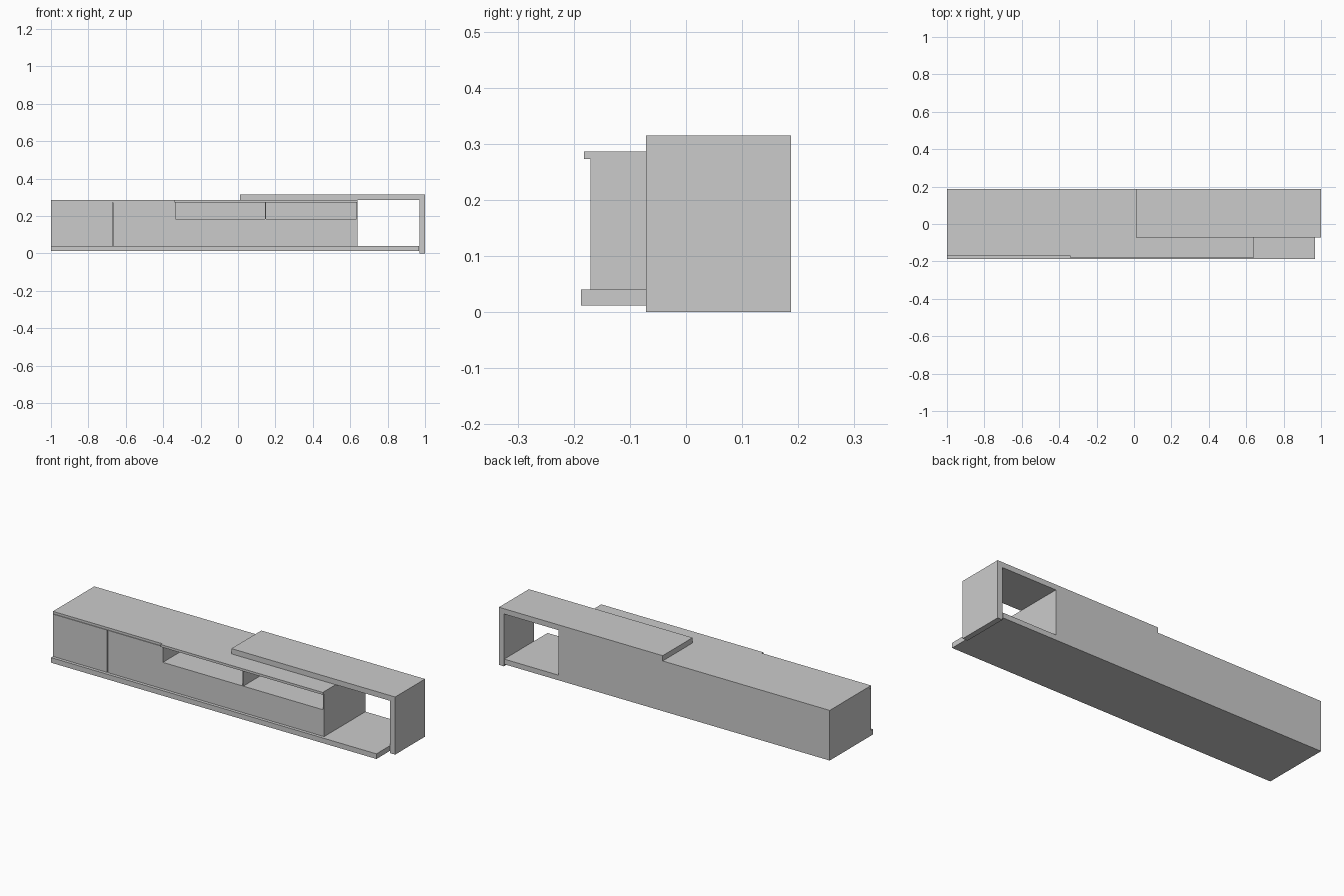
import bpy, bmesh

if "Cube" in bpy.data.objects:
    bpy.data.objects.remove(bpy.data.objects["Cube"])

BACK = 0.187


def prism(name, profile, y0, y1):
    """Extrude an x-z outline from y0 to y1."""
    bm = bmesh.new()
    face = bm.faces.new([bm.verts.new((x, y0, z)) for x, z in profile])
    ext = bmesh.ops.extrude_face_region(bm, geom=[face])
    verts = [g for g in ext["geom"] if isinstance(g, bmesh.types.BMVert)]
    bmesh.ops.translate(bm, verts=verts, vec=(0, y1 - y0, 0))
    bmesh.ops.recalc_face_normals(bm, faces=bm.faces)
    mesh = bpy.data.meshes.new(name)
    bm.to_mesh(mesh)
    bm.free()
    obj = bpy.data.objects.new(name, mesh)
    bpy.context.collection.objects.link(obj)
    return obj


def box(name, x0, x1, y0, y1, z0, z1):
    return prism(name, [(x0, z0), (x1, z0), (x1, z1), (x0, z1)], y0, y1)


# Base plank
box("base_plank", -1.0, 0.968, -0.187, BACK, 0.012, 0.04)

# Cabinet carcass: closed left block, low drawer block, back of the niches
box("cabinet_left", -1.0, -0.335, -0.158, BACK, 0.04, 0.273)
box("cabinet_low", -0.335, 0.635, -0.158, BACK, 0.04, 0.185)
box("niche_back", -0.335, 0.635, BACK - 0.012, BACK, 0.185, 0.273)
box("niche_divider", 0.145, 0.151, -0.17, BACK - 0.012, 0.185, 0.273)
box("cabinet_side", 0.634, 0.64, -0.17, BACK, 0.04, 0.273)

# Fronts: square door and L-shaped front running under the niches
box("left_door", -1.0, -0.672, -0.17, -0.158, 0.04, 0.271)
prism("long_front", [(-0.668, 0.04), (0.634, 0.04), (0.634, 0.185),
                     (-0.335, 0.185), (-0.335, 0.271), (-0.668, 0.271)],
      -0.17, -0.158)

# Cabinet top: flush on the left, overhanging above the niches
box("top_left", -1.0, -0.34, -0.17, BACK, 0.273, 0.286)
box("top_right", -0.34, 0.64, -0.182, BACK, 0.273, 0.286)

# Waterfall slab with its supporting end panel
prism("waterfall_slab", [(0.01, 0.286), (0.97, 0.286), (0.97, 0.0),
                         (1.0, 0.0), (1.0, 0.315), (0.01, 0.315)],
      -0.071, BACK)
